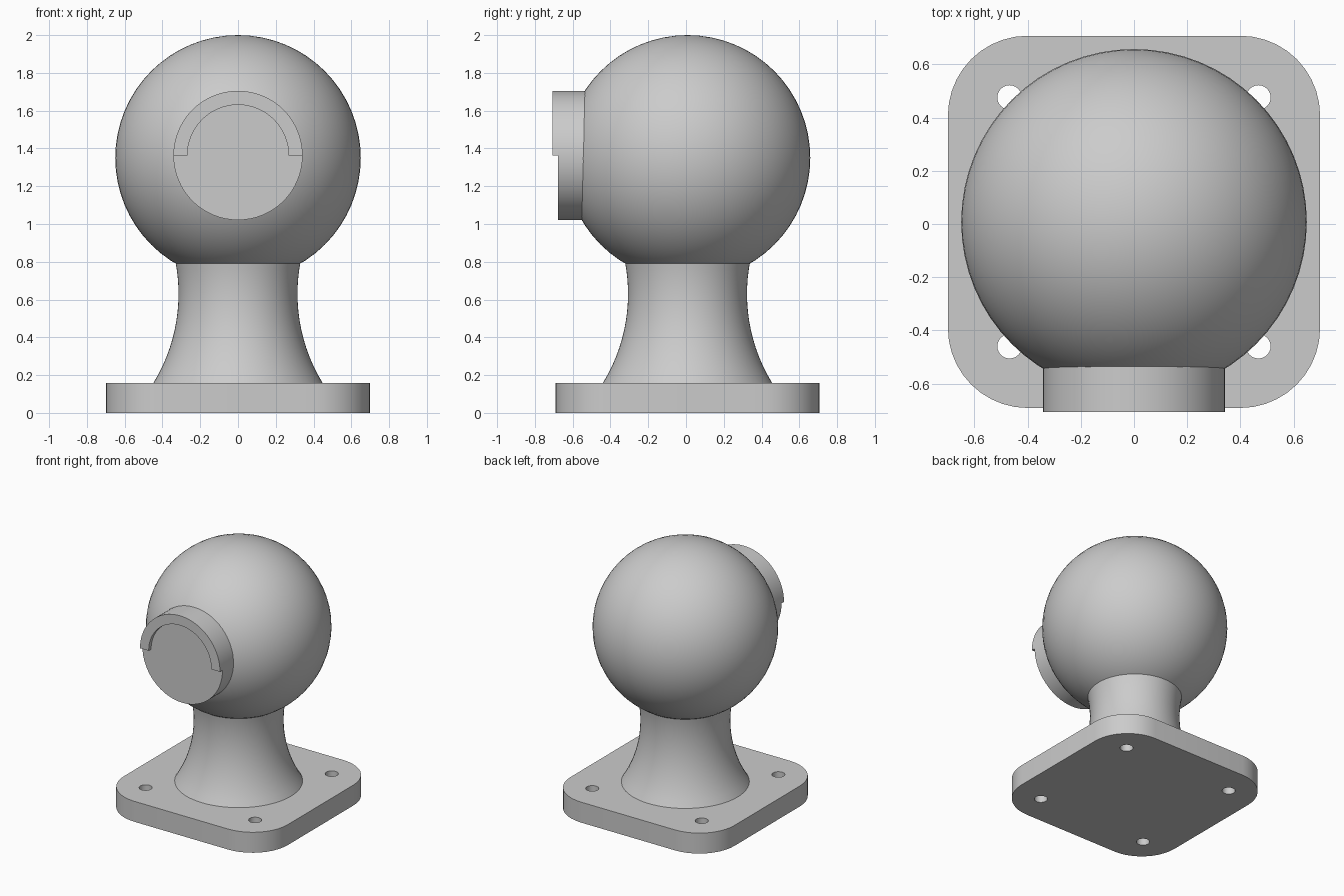
import bpy, bmesh, math
from math import sin, cos, pi

if "Cube" in bpy.data.objects:
    bpy.data.objects.remove(bpy.data.objects["Cube"])

CY = 0.008        # depth of the main axis
BALL_Z, BALL_R = 1.35, 0.65
LENS_Z, LENS_R = 1.363, 0.342

grey = bpy.data.materials.new("light grey")
grey.diffuse_color = (0.6, 0.6, 0.6, 1)
grey.use_nodes = True
grey.node_tree.nodes["Principled BSDF"].inputs["Base Color"].default_value = grey.diffuse_color


def finish(name, bm):
    bmesh.ops.remove_doubles(bm, verts=bm.verts, dist=1e-5)
    bmesh.ops.recalc_face_normals(bm, faces=bm.faces)
    me = bpy.data.meshes.new(name)
    bm.to_mesh(me)
    bm.free()
    me.materials.append(grey)
    ob = bpy.data.objects.new(name, me)
    bpy.context.collection.objects.link(ob)
    bpy.ops.object.select_all(action='DESELECT')
    ob.select_set(True)
    bpy.context.view_layer.objects.active = ob
    bpy.ops.object.shade_smooth_by_angle(angle=math.radians(30))
    return ob


def arc(cx, cy, r, a0, a1, n):
    return [(cx + r * cos(a0 + (a1 - a0) * i / n),
             cy + r * sin(a0 + (a1 - a0) * i / n)) for i in range(n + 1)]


def prism_y(name, outline, y0, y1):
    """Extrude an x-z outline along y."""
    bm = bmesh.new()
    face = bm.faces.new([bm.verts.new((x, y0, z)) for x, z in outline])
    ext = bmesh.ops.extrude_face_region(bm, geom=[face], use_keep_orig=True)
    bmesh.ops.translate(bm, vec=(0, y1 - y0, 0),
                        verts=[v for v in ext["geom"] if isinstance(v, bmesh.types.BMVert)])
    return finish(name, bm)


# Base plate: rounded square with four bolt holes, as a filled curve
half, corner, thick, hole = 0.7, 0.3, 0.158, 0.468
quads = [(1, 1), (-1, 1), (-1, -1), (1, -1)]
outline = []
for i, (sx, sy) in enumerate(quads):
    outline += arc(sx * (half - corner), sy * (half - corner), corner,
                   i * pi / 2, (i + 1) * pi / 2, 10)
loops = [outline] + [arc(sx * hole, sy * hole, 0.046, 0, 2 * pi, 24)[:-1] for sx, sy in quads]
cu = bpy.data.curves.new("plate_outline", 'CURVE')
cu.dimensions, cu.fill_mode, cu.extrude = '2D', 'BOTH', thick / 2
for pts in loops:
    sp = cu.splines.new('POLY')
    sp.points.add(len(pts) - 1)
    for p, (x, y) in zip(sp.points, pts):
        p.co = (x, y, 0, 1)
    sp.use_cyclic_u = True
tmp = bpy.data.objects.new("plate_outline", cu)
bpy.context.collection.objects.link(tmp)
bm = bmesh.new()
bm.from_mesh(tmp.evaluated_get(bpy.context.evaluated_depsgraph_get()).to_mesh())
bpy.data.objects.remove(tmp)
bmesh.ops.translate(bm, vec=(0, CY, thick / 2), verts=bm.verts)
finish("base_plate", bm)

# Neck: concave arc spun round the axis, running up into the ball
R, waist_z, waist_r = 0.903, 0.63, 0.315
bm = bmesh.new()
N = 14
verts = []
for i in range(N + 1):
    z = thick + (0.81 - thick) * i / N
    r = waist_r + R - math.sqrt(R * R - (z - waist_z) ** 2)
    verts.append(bm.verts.new((r, CY, z)))
edges = [bm.edges.new(p) for p in zip(verts, verts[1:])]
bmesh.ops.spin(bm, geom=verts + edges, cent=(0, CY, 0), axis=(0, 0, 1),
               angle=2 * pi, steps=64)
finish("neck", bm)

# Ball
bm = bmesh.new()
bmesh.ops.create_uvsphere(bm, u_segments=64, v_segments=32, radius=BALL_R)
bmesh.ops.translate(bm, vec=(0, CY, BALL_Z), verts=bm.verts)
finish("ball_housing", bm)

# Lens barrel and the half-ring hood on its upper rim
prism_y("lens_barrel", arc(0, LENS_Z, LENS_R, 0, 2 * pi, 64)[:-1], -0.678, -0.5)
prism_y("lens_hood", arc(0, LENS_Z, LENS_R, 0, pi, 32)
        + arc(0, LENS_Z, 0.268, pi, 0, 32), -0.708, -0.678)
